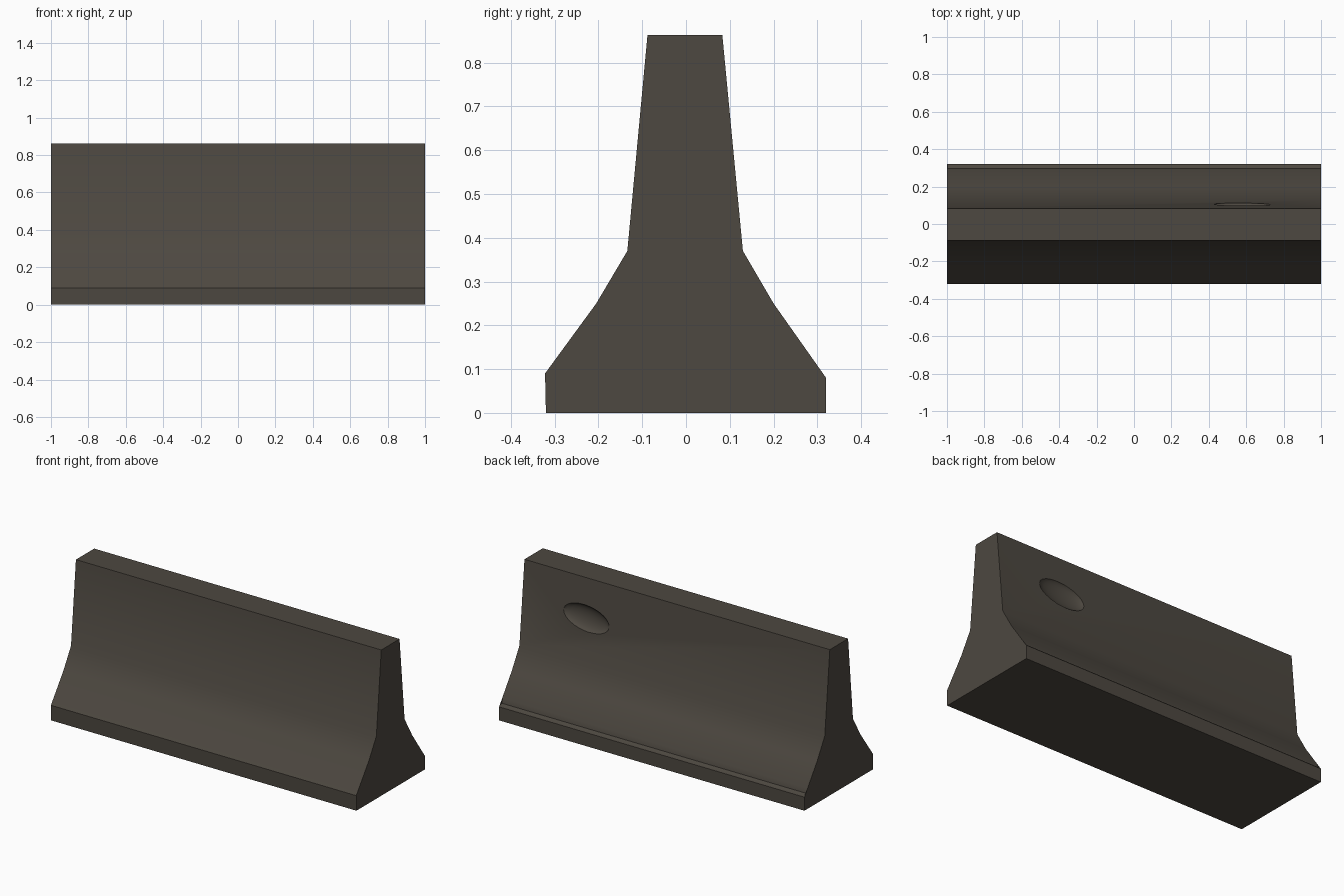
import bpy, bmesh, math

if "Cube" in bpy.data.objects:
    bpy.data.objects.remove(bpy.data.objects["Cube"])

concrete = bpy.data.materials.new("dark_concrete")
concrete.diffuse_color = (0.075, 0.065, 0.052, 1)
concrete.use_nodes = True
concrete.node_tree.nodes["Principled BSDF"].inputs["Base Color"].default_value = concrete.diffuse_color


def extrude_x(name, profile, half):
    """Solid made by sweeping a (y, z) profile along x."""
    bm = bmesh.new()
    face = bm.faces.new([bm.verts.new((-half, y, z)) for y, z in profile])
    out = bmesh.ops.extrude_face_region(bm, geom=[face])
    moved = [g for g in out["geom"] if isinstance(g, bmesh.types.BMVert)]
    bmesh.ops.translate(bm, verts=moved, vec=(2 * half, 0, 0))
    bmesh.ops.recalc_face_normals(bm, faces=bm.faces)
    me = bpy.data.meshes.new(name)
    bm.to_mesh(me)
    bm.free()
    ob = bpy.data.objects.new(name, me)
    bpy.context.collection.objects.link(ob)
    me.materials.append(concrete)
    return ob


def cut(target, cutter):
    bpy.context.view_layer.objects.active = target
    mod = target.modifiers.new("cut", "BOOLEAN")
    mod.operation = "DIFFERENCE"
    mod.solver = "EXACT"
    mod.object = cutter
    bpy.ops.object.modifier_apply(modifier=mod.name)
    bpy.data.objects.remove(cutter)


# Barrier body: slightly uneven flared section
barrier = extrude_x("barrier", [
    (-0.32, 0), (0.32, 0), (0.32, 0.08), (0.20, 0.25), (0.13, 0.37),
    (0.083, 0.863), (-0.088, 0.863), (-0.134, 0.37), (-0.205, 0.25),
    (-0.322, 0.09)], 1.0)

# Shallow groove along the back foot, closed at both ends
groove = extrude_x("groove_cutter", [
    (0.291, 0.1211), (0.297, 0.093), (0.316, 0.0857), (0.34, 0.12)], 0.998)
groove.hide_render = True
cut(barrier, groove)

# Chipped hollow in the back face
bpy.ops.mesh.primitive_uv_sphere_add(segments=24, ring_count=12, radius=1,
                                     location=(0.58, 0.112, 0.635))
chip = bpy.context.object
chip.name = "chip_cutter"
chip.scale = (0.155, 0.035, 0.075)
chip.rotation_euler = (math.radians(5.5), math.radians(-6), 0)
chip.hide_render = True
chip.data.materials.append(concrete)
cut(barrier, chip)

# Soft shading across the shallow bends only
bpy.ops.object.select_all(action="DESELECT")
barrier.select_set(True)
bpy.context.view_layer.objects.active = barrier
bpy.ops.object.shade_smooth_by_angle(angle=math.radians(30))
